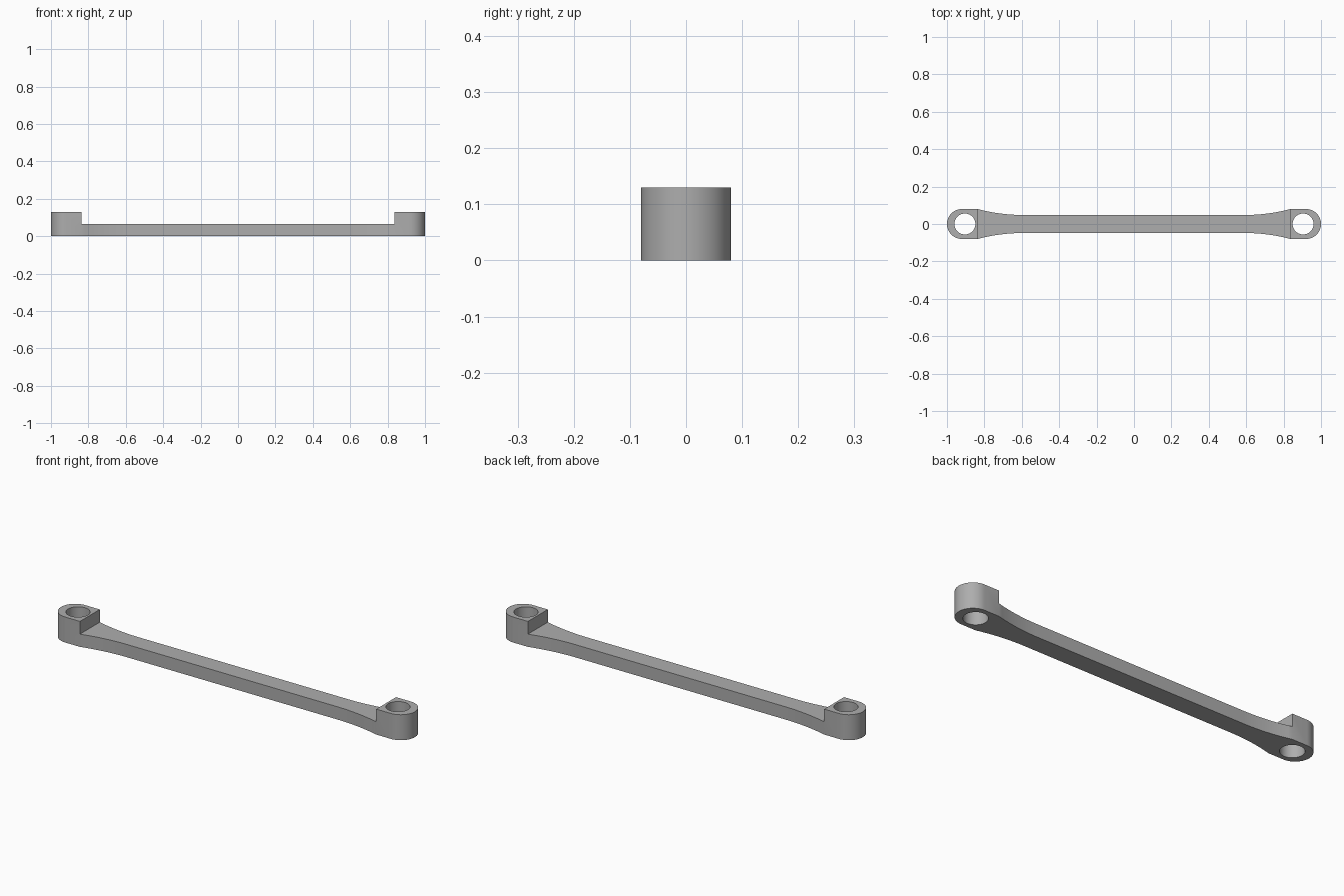
import bpy
import bmesh
from math import pi, sin, cos, asin

cube = bpy.data.objects.get("Cube")
if cube:
    bpy.data.objects.remove(cube, do_unlink=True)

END_R, BAR_R, HOLE_R = 0.08, 0.048, 0.056
HEIGHT, BAR_TOP = 0.13, 0.065
STEP_X, FLARE_X, HOLE_X = 0.837, 0.59, 0.904

grey = bpy.data.materials.new("grey metal")
grey.use_nodes = True
grey.diffuse_color = (0.42, 0.42, 0.42, 1)
grey.node_tree.nodes["Principled BSDF"].inputs["Base Color"].default_value = grey.diffuse_color


def finish(bm, name):
    bmesh.ops.recalc_face_normals(bm, faces=bm.faces)
    mesh = bpy.data.meshes.new(name)
    bm.to_mesh(mesh)
    bm.free()
    mesh.materials.append(grey)
    obj = bpy.data.objects.new(name, mesh)
    bpy.context.collection.objects.link(obj)
    return obj


def prism(name, points, z0, z1):
    bm = bmesh.new()
    face = bm.faces.new([bm.verts.new((x, y, z0)) for x, y in points])
    top = bmesh.ops.extrude_face_region(bm, geom=[face])["geom"]
    verts = [v for v in top if isinstance(v, bmesh.types.BMVert)]
    bmesh.ops.translate(bm, verts=verts, vec=(0, 0, z1 - z0))
    return finish(bm, name)


# One quarter of the outline: concave flare, then the rounded tip
run, rise = STEP_X - FLARE_X, END_R - BAR_R
flare_r = (run * run + rise * rise) / (2 * rise)
sweep = asin(run / flare_r)
quarter = []
for i in range(13):
    a = sweep * i / 12
    quarter.append((FLARE_X + flare_r * sin(a), BAR_R + flare_r * (1 - cos(a))))
for i in range(17):
    a = pi / 2 * (1 - i / 16)
    quarter.append((1 - END_R + END_R * cos(a), END_R * sin(a)))

# Mirror it around both axes into a closed loop
half = quarter + [(x, -y) for x, y in reversed(quarter[:-1])]
outline = half + [(-x, -y) for x, y in half]
link = prism("link_arm", outline, 0, HEIGHT)

# Cutters: the lowered middle and the two pin holes
mid = [(-STEP_X, -0.2), (STEP_X, -0.2), (STEP_X, 0.2), (-STEP_X, 0.2)]
cutters = [prism("middle_cutter", mid, BAR_TOP, 0.3)]
for side in (-1, 1):
    ring = [(side * HOLE_X + HOLE_R * cos(2 * pi * i / 48), HOLE_R * sin(2 * pi * i / 48))
            for i in range(48)]
    cutters.append(prism("hole_cutter", ring, -0.1, 0.3))

bpy.ops.object.select_all(action="DESELECT")
link.select_set(True)
bpy.context.view_layer.objects.active = link
for cutter in cutters:
    cutter.hide_render = True
    mod = link.modifiers.new("cut", "BOOLEAN")
    mod.operation = "DIFFERENCE"
    mod.solver = "EXACT"
    mod.object = cutter
    bpy.ops.object.modifier_apply(modifier=mod.name)
    bpy.data.objects.remove(cutter, do_unlink=True)

bpy.ops.object.shade_smooth_by_angle(angle=pi / 6)
